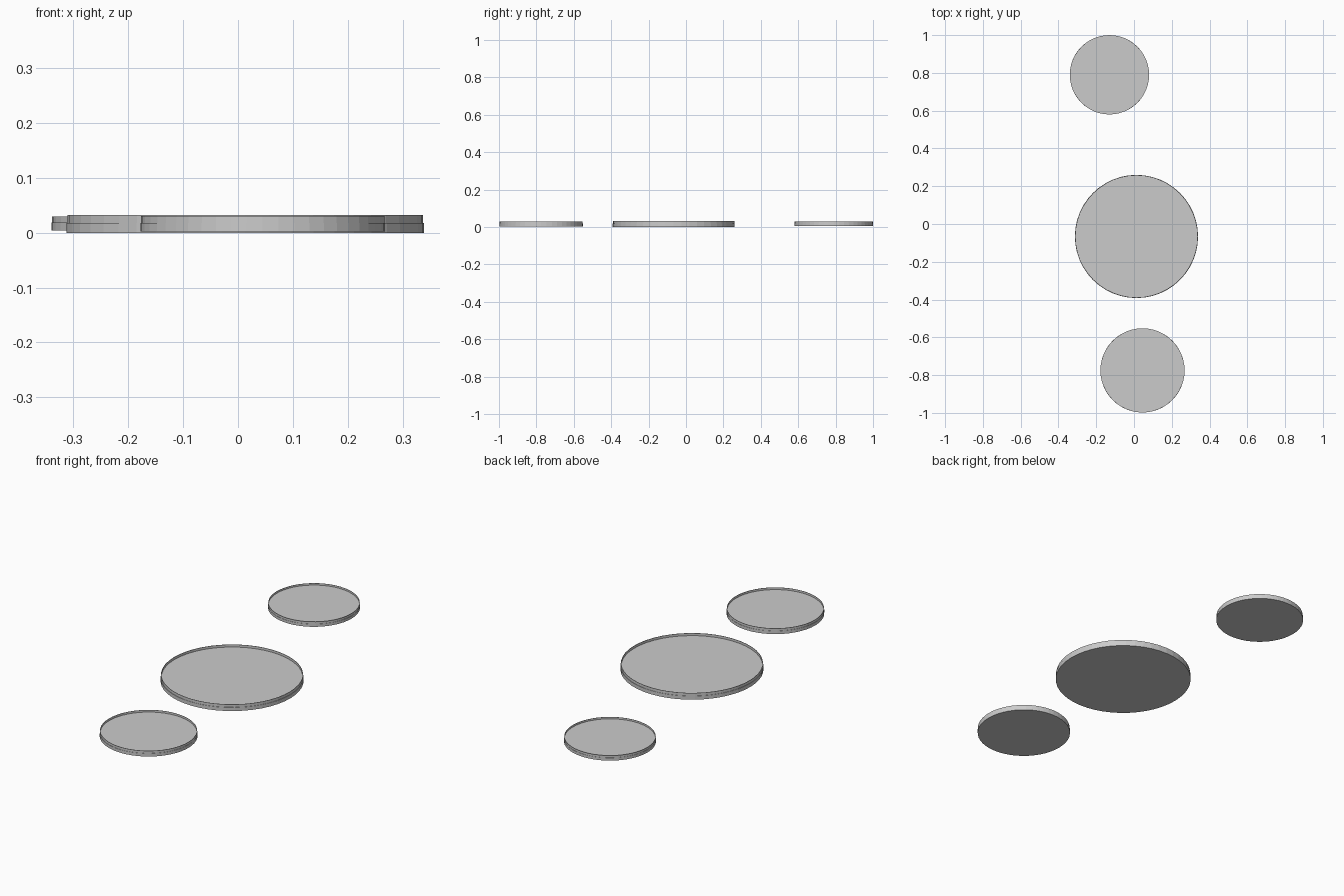
import bpy, bmesh
from math import cos, sin, pi

if "Cube" in bpy.data.objects:
    bpy.data.objects.remove(bpy.data.objects["Cube"])

SIDES = 48


def lathe(name, x, y, profile):
    """Spin (radius, z) points about the vertical axis; caps both profile ends."""
    bm = bmesh.new()
    rings = []
    for r, z in profile:
        rings.append([bm.verts.new((r * cos(2 * pi * i / SIDES), r * sin(2 * pi * i / SIDES), z))
                      for i in range(SIDES)])
    for a, b in zip(rings, rings[1:]):
        for i in range(SIDES):
            j = (i + 1) % SIDES
            bm.faces.new((a[i], a[j], b[j], b[i]))
    bm.faces.new(rings[0][::-1])
    bm.faces.new(rings[-1])
    bmesh.ops.recalc_face_normals(bm, faces=bm.faces)
    mesh = bpy.data.meshes.new(name)
    bm.to_mesh(mesh)
    bm.free()
    ob = bpy.data.objects.new(name, mesh)
    ob.location = (x, y, 0)
    bpy.context.collection.objects.link(ob)
    return ob


def shallow_dish(name, x, y, r, z0, z1):
    h = z1 - z0
    step = z0 + 0.56 * h      # top of the wider lower half
    floor = z1 - 0.38 * h     # recessed top surface
    ri = r * 0.994            # upper wall
    rim = r * 0.988           # inside of thin rim
    # lower half, narrower upper wall, thin rim and recessed floor
    lathe(name, x, y, [(r, z0), (r, step), (ri, step), (ri, z1), (rim, z1), (rim, floor)])


shallow_dish("large_dish", 0.013, -0.066, 0.326, 0.0, 0.0325)
shallow_dish("front_small_dish", 0.045, -0.775, 0.223, 0.0025, 0.0305)
shallow_dish("back_small_dish", -0.13, 0.79, 0.21, 0.0045, 0.0295)
